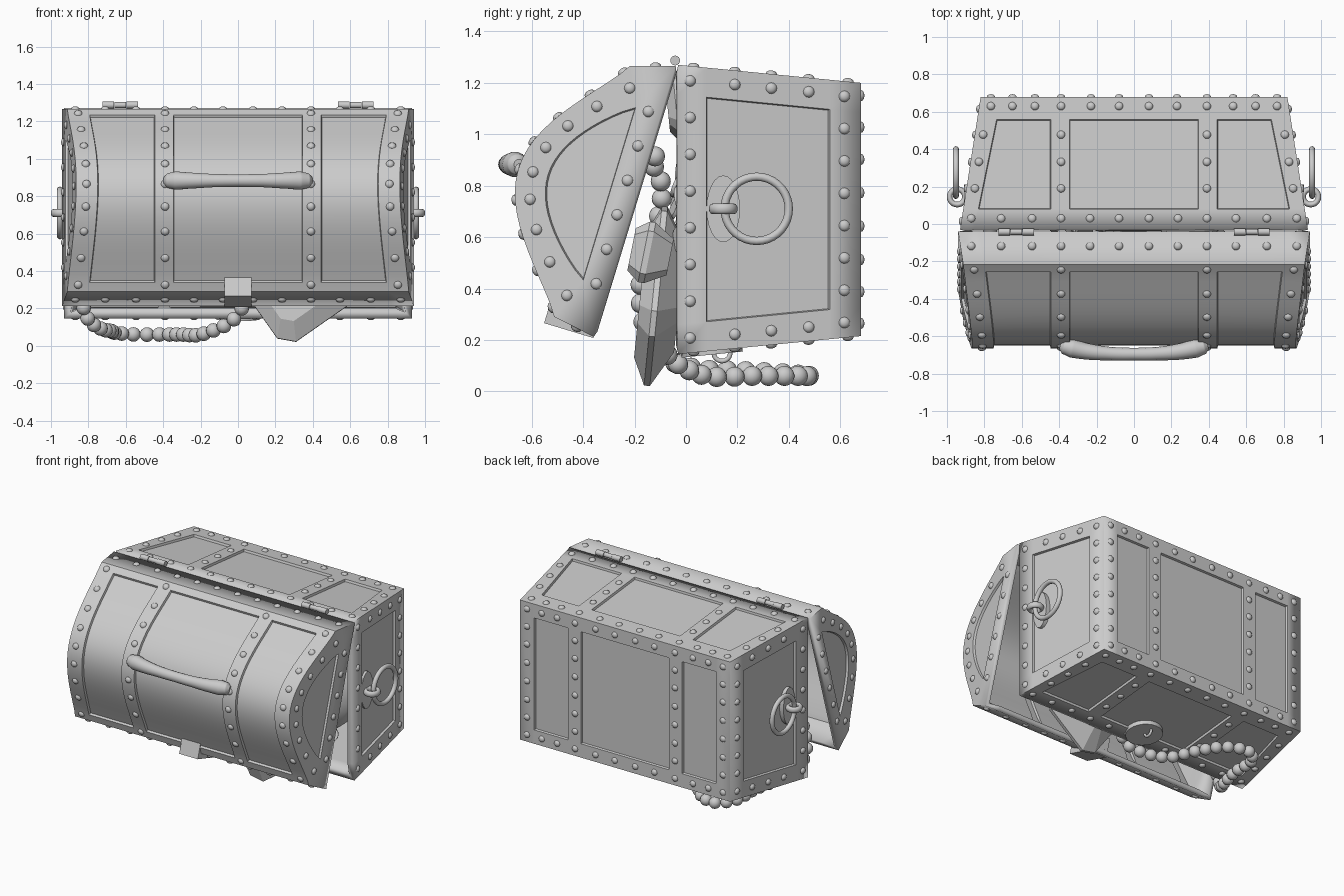
import bpy, bmesh, math, random
from mathutils import Vector as V, Matrix as M

if "Cube" in bpy.data.objects:
    bpy.data.objects.remove(bpy.data.objects["Cube"])
random.seed(4)
ZC = 0.7075


def finish(name, bm, angle=35, solid=0):
    me = bpy.data.meshes.new(name)
    bm.to_mesh(me)
    bm.free()
    o = bpy.data.objects.new(name, me)
    bpy.context.collection.objects.link(o)
    if solid:
        m = o.modifiers.new("thickness", 'SOLIDIFY')
        m.thickness, m.offset = solid, -1
    if angle:
        bpy.ops.object.select_all(action='DESELECT')
        o.select_set(True)
        bpy.context.view_layer.objects.active = o
        bpy.ops.object.shade_smooth_by_angle(angle=math.radians(angle))
    return o


def grid(bm, rows):
    vs = [[bm.verts.new(p) for p in r] for r in rows]
    return [[bm.faces.new((a[j], a[j + 1], b[j + 1], b[j])) for j in range(len(a) - 1)]
            for a, b in zip(vs, vs[1:])]


def weld_and_recess(bm, panels, center):
    bmesh.ops.remove_doubles(bm, verts=bm.verts[:], dist=0.0005)
    bm.normal_update()
    for f in bm.faces:
        if f.normal.dot(f.calc_center_median() - center) < 0:
            f.normal_flip()
    bm.normal_update()
    for p in panels:
        bmesh.ops.inset_region(bm, faces=p, thickness=0.004, depth=-0.015,
                               use_boundary=True, use_even_offset=True)


def rivet(bm, p, n, r=0.022):
    mat = M.Translation(p) @ V(n).to_track_quat('Z', 'Y').to_matrix().to_4x4() @ M.Diagonal((1, 1, .65, 1))
    bmesh.ops.create_uvsphere(bm, u_segments=12, v_segments=6, radius=r, matrix=mat)


def torus(name, loc, R, r, axis, scale=(1, 1, 1)):
    bm = bmesh.new()
    rows = [[V(((R + r * math.cos(b)) * math.cos(a), (R + r * math.cos(b)) * math.sin(a), r * math.sin(b)))
             for b in [k * math.tau / 12 for k in range(13)]] for a in [k * math.tau / 36 for k in range(37)]]
    grid(bm, rows)
    bmesh.ops.remove_doubles(bm, verts=bm.verts[:], dist=0.0001)
    bmesh.ops.recalc_face_normals(bm, faces=bm.faces[:])
    bm.transform(M.Translation(loc) @ V(axis).to_track_quat('Z', 'Y').to_matrix().to_4x4() @ M.Diagonal((*scale, 1)))
    return finish(name, bm, 60)


def cylinder(name, loc, r, h, axis, scale=(1, 1, 1), seg=24):
    bm = bmesh.new()
    bmesh.ops.create_cone(bm, cap_ends=True, segments=seg, radius1=r, radius2=r, depth=h)
    bm.transform(M.Translation(loc) @ M.Diagonal((*scale, 1)) @ V(axis).to_track_quat('Z', 'Y').to_matrix().to_4x4())
    return finish(name, bm)


# Chest body: tapering box lying with its opening towards the front
def hx(d): return .93 - .11 * d
def hz(d): return .5625 - .07 * d
def yy(d): return -.03 + .71 * d
def xcols(d):
    e = hx(d) - .075 - .035 * d
    return [-hx(d), -e, -.445, -.345, .345, .445, e, hx(d)]
def zcols(d):
    return [-hz(d), -hz(d) + .115, hz(d) - .115, hz(d)]

DS = [0, .155, .83, 1]
bm = bmesh.new()
panels = []
for s in (1, -1):
    g = grid(bm, [[V((x, yy(d), ZC + s * hz(d))) for x in xcols(d)] for d in DS])
    panels += [[g[1][j]] for j in (1, 3, 5)]
    g = grid(bm, [[V((s * hx(d), yy(d), ZC + z)) for z in zcols(d)] for d in DS])
    panels.append([g[1][1]])
g = grid(bm, [[V((x, yy(1), ZC + z)) for x in xcols(1)] for z in (-hz(1), -.395, .395, hz(1))])
panels += [[g[1][j]] for j in (1, 3, 5)]
weld_and_recess(bm, panels, V((0, .3, ZC)))
finish("chest_body", bm, 20, .05)

# Body rivets
bm = bmesh.new()
XO, XB = (.08, .235, .39, .545, .71, .87), (.08, .23, .39, .53, .65, .765)
for sx in (1, -1):
    for s in (1, -1):
        for d, xs in ((.085, XO), (.93, XB)):
            for x in xs:
                rivet(bm, (sx * x, yy(d), ZC + s * hz(d)), (0, .1, s))
        for d in (.31, .51, .715):
            for x in (.39, hx(d) - .045):
                rivet(bm, (sx * x, yy(d), ZC + s * hz(d)), (0, .1, s))
            rivet(bm, (sx * hx(d), yy(d), ZC + s * (hz(d) - .055)), (sx, .155, 0))
        for d, e in ((.065, .5), (.91, .44)):
            for k in (1, 3, 5, 7):
                rivet(bm, (sx * hx(d), yy(d), ZC + s * e * k / 7), (sx, .155, 0))
        for x in XB:
            rivet(bm, (sx * x, yy(1), ZC + s * .443), (0, 1, 0))
        for z in (.065, .195, .32):
            for x in (.39, .765):
                rivet(bm, (sx * x, yy(1), ZC + s * z), (0, 1, 0))
finish("body_rivets", bm)


# Lid: local u runs from hinge to lip, v points outwards
def L(x, u, v): return V((x, -.04 - .29 * u - .957 * v, 1.265 - .957 * u + .29 * v))
def LN(x, u, v): return L(x, u, v) - L(0, 0, 0)
def w(v): return .94 - .16 * v
def dome(t): return .05 + 1.02 * t, .17 + .30 * max(0, math.sin(math.pi * t)) ** 1.15
def moon(t): return .2 + .7 * t, .103 + .25 * max(0, math.sin(math.pi * t)) ** .85

T = [k / 24 for k in range(25)]
prof = [(0, 0)] + [dome(t) for t in T] + [(1.1, 0)]
bm = bmesh.new()
g = grid(bm, [[L(x, u, v) for x in (-w(v), -w(v) + .115, -.445, -.345, .345, .445, w(v) - .115, w(v))]
              for u, v in prof])
panels = [[g[i][j] for i in range(2, 24)] for j in (1, 3, 5)]
for s in (1, -1):
    P = lambda q: bm.verts.new(L(s * w(q[1]), *q))
    out, inn = [P(q) for q in prof], [P(moon(t)) for t in T]
    for k in range(24):
        bm.faces.new((out[k + 1], out[k + 2], inn[k + 1], inn[k]))
    bm.faces.new((out[0], out[1], inn[0]))
    bm.faces.new((out[26], out[25], inn[24]))
    bm.faces.new((out[0], out[26], inn[24], inn[0]))
    panels.append([bm.faces.new(inn)])
weld_and_recess(bm, panels, L(0, .55, .08))
finish("lid", bm, 30, .035)

# Lid rivets
bm = bmesh.new()
for s in (1, -1):
    for x in XO:
        rivet(bm, L(s * x, .022, .075), LN(0, -1, .3))
        rivet(bm, L(s * x, 1.087, .075), LN(0, 1, .17))
    for k in range(9):
        t = .03 + .94 * k / 8
        u, v = dome(t)
        u1, v1 = dome(t + .01)
        n = LN(0, v - v1, u1 - u)
        for x in (.39, w(v) - .055):
            rivet(bm, L(s * x, u, v), n)
        a, b = dome(.01 + .98 * k / 8), moon(.01 + .98 * k / 8)
        q = ((a[0] + b[0]) / 2, (a[1] + b[1]) / 2)
        rivet(bm, L(s * w(q[1]), *q), V((s, 0, 0)))
    for k in range(6):
        rivet(bm, L(s * w(.05), .2 + .14 * k, .05), V((s, 0, 0)))
finish("lid_rivets", bm)

# Lid grip
cu = bpy.data.curves.new("lid_grip", 'CURVE')
cu.dimensions, cu.bevel_depth, cu.bevel_resolution, cu.use_fill_caps = '3D', .05, 5, True
half = [(.395, -.65, .4), (.375, -.655, .8), (.33, -.665, 1), (.26, -.68, .88), (.13, -.693, .72)]
pts = [(-x, y, r) for x, y, r in half] + [(0, -.696, .68)] + half[::-1]
sp = cu.splines.new('BEZIER')
sp.bezier_points.add(len(pts) - 1)
for b, (x, y, r) in zip(sp.bezier_points, pts):
    b.co, b.radius = (x, y, .883), r
    b.handle_left_type = b.handle_right_type = 'AUTO'
bpy.context.collection.objects.link(bpy.data.objects.new("lid_grip", cu))

# Hasp on the lid lip
bm = bmesh.new()
bmesh.ops.create_cube(bm, size=1)
for vt in bm.verts:
    c = vt.co.copy()
    vt.co = L(c.x * .145, 1.042 + c.y * .126, .1 + c.z * .2)
bmesh.ops.recalc_face_normals(bm, faces=bm.faces[:])
finish("hasp", bm, 0)

# Lock plate and staple on the lower wall
cylinder("lock_plate", (0, .10, .158), .12, .03, (0, -.1, 1))
torus("lock_staple", (0, .14, .15), .032, .009, (1, 0, 0))

# Hinges and side ring handles
for s in (1, -1):
    for k in (-1, 0, 1):
        cylinder("hinge_knuckle", (s * .63 + k * .064, -.042, 1.287), .019 if k else .016, .062, (1, 0, 0), seg=16)
    cylinder("ring_plate", (s * .893, .145, .71), .13, .03, (1, 0, 0), (1, .5, 1))
    torus("ring_bracket", (s * .945, .145, .71), .041, .015, (0, 0, 1), (1, 1, 1.4))
    torus("ring_handle", (s * .952, .275, .71), .125, .016, (1, 0, 0))


# Bead strand: spills out, loops under the chest and returns
ctrl = [V(p) for p in ((.05, -.03, .3), (.02, -.09, .2), (-.05, -.05, .12), (-.2, .08, .06), (-.3, .27, .06), (-.4, .42, .06),
        (-.55, .48, .06), (-.66, .38, .07), (-.68, .2, .08), (-.73, .03, .09), (-.80, -.09, .14), (-.83, -.16, .25),
        (-.8, -.177, .4), (-.75, -.16, .55), (-.7, -.1, .7), (-.65, -.1, .83), (-.6, -.13, .89), (-.5, -.09, .94),
        (-.45, 0, .95))]
bm = bmesh.new()
last = None
for i in range(1, len(ctrl) - 2):
    a, b, c, d = ctrl[i - 1:i + 3]
    for k in range(40):
        t = k / 40
        p = .5 * (2 * b + (c - a) * t + (2 * a - 5 * b + 4 * c - d) * t * t + (3 * b - a - 3 * c + d) * t ** 3)
        if last is None or (p - last).length > .072:
            bmesh.ops.create_uvsphere(bm, u_segments=16, v_segments=10, radius=.039, matrix=M.Translation(p))
            last = p
finish("bead_strand", bm, 60)


# Step-cut gems
def gem(name, loc, axis, spin, a, b, h):
    bm = bmesh.new()
    c = .3 * min(a, b)
    o = [(a, b - c), (a - c, b), (c - a, b), (-a, b - c), (-a, c - b), (c - a, -b), (a - c, -b), (a, c - b)]
    rings = [[V((x * k, y * k, z * h)) for x, y in o + o[:1]] for z, k in ((-1, .6), (-.1, 1), (.15, 1), (.7, .7))]
    grid(bm, rings)
    bmesh.ops.remove_doubles(bm, verts=bm.verts[:], dist=.0001)
    bmesh.ops.holes_fill(bm, edges=bm.edges[:], sides=0)
    bmesh.ops.recalc_face_normals(bm, faces=bm.faces[:])
    bm.transform(M.Translation(loc) @ V(axis).to_track_quat('Z', 'Y').to_matrix().to_4x4() @ M.Rotation(spin, 4, 'Z'))
    finish(name, bm, 0)

gem("large_gem", (.27, -.115, .37), (0, -1, .1), math.radians(35), .24, .31, .09)
gem("oval_gem", (.5, -.15, .54), (0, -1, .2), 0, .12, .12, .09)
gem("upper_gem", (.3, -.03, 1.11), (0, -1, -.1), .2, .14, .12, .06)

# Heap of treasure and loose coins inside the opening
bm = bmesh.new()
bmesh.ops.create_uvsphere(bm, u_segments=40, v_segments=24, radius=1,
                          matrix=M.Translation((0, .16, .66)) @ M.Diagonal((.84, .2, .47, 1)))
finish("treasure_heap", bm, 60)
bm = bmesh.new()
for k in range(45):
    x, z = random.uniform(-.7, .7), random.uniform(-.38, .38)
    y = .15 - .2 * math.sqrt(max(.02, 1 - (x / .84) ** 2 - (z / .47) ** 2))
    tilt = V((random.uniform(-.5, .5), -1, random.uniform(-.5, .5)))
    bmesh.ops.create_cone(bm, cap_ends=True, segments=16, radius1=.05, radius2=.05, depth=.014,
                          matrix=M.Translation((x, y, .66 + z)) @ tilt.to_track_quat('Z', 'Y').to_matrix().to_4x4())
finish("coins", bm)
